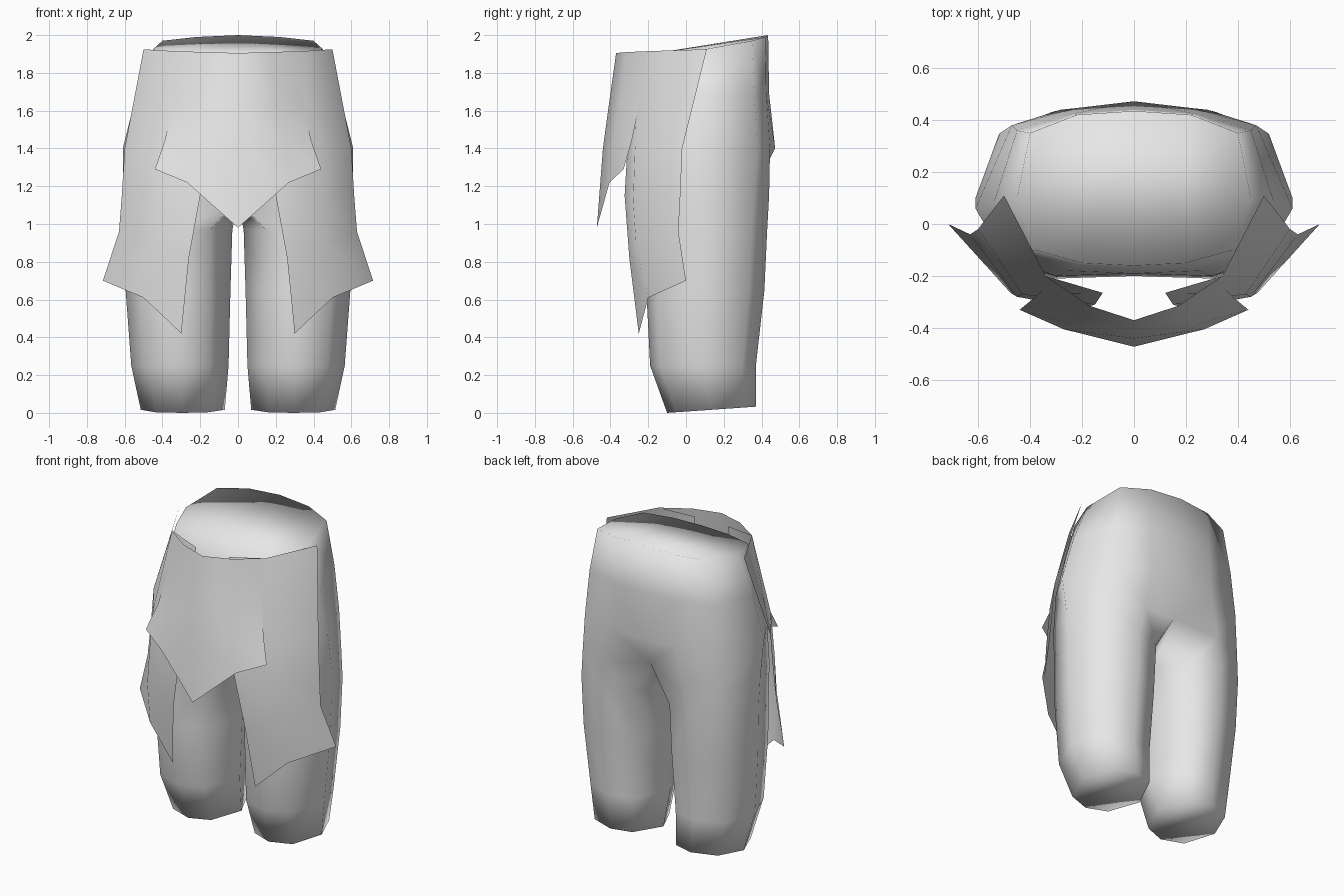
import bpy
import bmesh

if "Cube" in bpy.data.objects:
    bpy.data.objects.remove(bpy.data.objects["Cube"])

cloth = bpy.data.materials.new("grey_cloth")
cloth.diffuse_color = (0.8, 0.8, 0.8, 1)
cloth.use_nodes = True
cloth.node_tree.nodes["Principled BSDF"].inputs["Base Color"].default_value = cloth.diffuse_color


def skin(bm, upper, lower, closed=False):
    """Join two rows of vertices (upper, lower) with quads."""
    n = len(upper)
    for i in range(n if closed else n - 1):
        j = (i + 1) % n
        bm.faces.new((upper[i], lower[i], lower[j], upper[j]))


def finish(bm, name):
    """Turn one half into a smooth, mirrored object."""
    for f in bm.faces:
        f.smooth = True
    me = bpy.data.meshes.new(name)
    bm.to_mesh(me)
    bm.free()
    me.materials.append(cloth)
    ob = bpy.data.objects.new(name, me)
    bpy.context.collection.objects.link(ob)
    mod = ob.modifiers.new("mirror", 'MIRROR')
    mod.merge_threshold = 0.001
    return ob


def panel(name, rows):
    """Open cloth sheet from rows of points, top to bottom."""
    bm = bmesh.new()
    vs = [[bm.verts.new(p) for p in row] for row in rows]
    for a, b in zip(vs, vs[1:]):
        skin(bm, a, b)
    return finish(bm, name)


# Trousers: half rows run front centre -> side -> back centre
torso = [
    [(0, -.16, 1.905), (.2, -.15, 1.905), (.38, -.1, 1.91), (.45, .1, 1.925),
     (.4, .35, 1.97), (.22, .42, 1.99), (0, .435, 2.0)],
    [(0, -.19, 1.68), (.25, -.18, 1.68), (.44, -.11, 1.68), (.54, .08, 1.68),
     (.45, .36, 1.69), (.23, .425, 1.69), (0, .44, 1.69)],
    [(0, -.2, 1.4), (.3, -.2, 1.4), (.5, -.13, 1.4), (.61, .06, 1.4),
     (.47, .38, 1.4), (.23, .445, 1.4), (0, .472, 1.4)],
]
# Last point is the crotch between the legs
crotch = [(0, -.14, 1.13), (.3, -.21, 1.15), (.51, -.14, 1.15), (.61, .1, 1.15),
          (.5, .36, 1.15), (.28, .44, 1.15), (0, .37, 1.2), (0, .12, 1.1)]
# Leg cross-section in unit form, and its rings: z, inner x, outer x, front y, back y
section = [(.2, .1), (.5, 0), (.82, .1), (1, .5), (.85, .87), (.5, 1), (.2, .92), (0, .5)]
legs = [(.97, .03, .605, -.21, .43), (.65, .04, .595, -.21, .415),
        (.25, .05, .565, -.19, .37), (0, .07, .515, -.1, .37)]

bm = bmesh.new()
rows = [[bm.verts.new(p) for p in r] for r in torso]
ring = [bm.verts.new(p) for p in crotch]
bm.faces.new(rows[0])                       # waist cover
for a, b in zip(rows, rows[1:] + [ring[:7]]):
    skin(bm, a, b)
for z, xi, xo, yf, yb in legs:
    nxt = []
    for u, v in section:
        y = yf + (yb - yf) * v
        hem = 0 if z else max(0, y + .1) * .07   # hem rises to the back
        nxt.append(bm.verts.new((xi + (xo - xi) * u, y, z + hem)))
    skin(bm, ring, nxt, True)
    ring = nxt
bm.faces.new(ring[::-1])                    # leg bottom
finish(bm, "trousers")

# Pointed front flap
panel("front_flap", [
    [(0, -.37, 1.905), (.17, -.315, 1.91), (.34, -.2, 1.915)],
    [(0, -.41, 1.62), (.2, -.355, 1.62), (.35, -.25, 1.62)],
    [(0, -.44, 1.4), (.24, -.385, 1.42), (.385, -.285, 1.45)],
    [(0, -.472, .98), (.27, -.405, 1.22), (.44, -.33, 1.29)],
])

# Long side flaps
panel("side_flaps", [
    [(.12, -.265, 1.89), (.34, -.2, 1.915), (.5, .11, 1.925)],
    [(.15, -.31, 1.4), (.43, -.27, 1.4), (.6, -.02, 1.4)],
    [(.2, -.325, 1.15), (.45, -.28, 1.12), (.615, -.03, 1.15)],
    [(.26, -.3, .82), (.475, -.265, .9), (.63, -.04, .96)],
    [(.3, -.25, .42), (.5, -.2, .61), (.715, 0, .70)],
])
